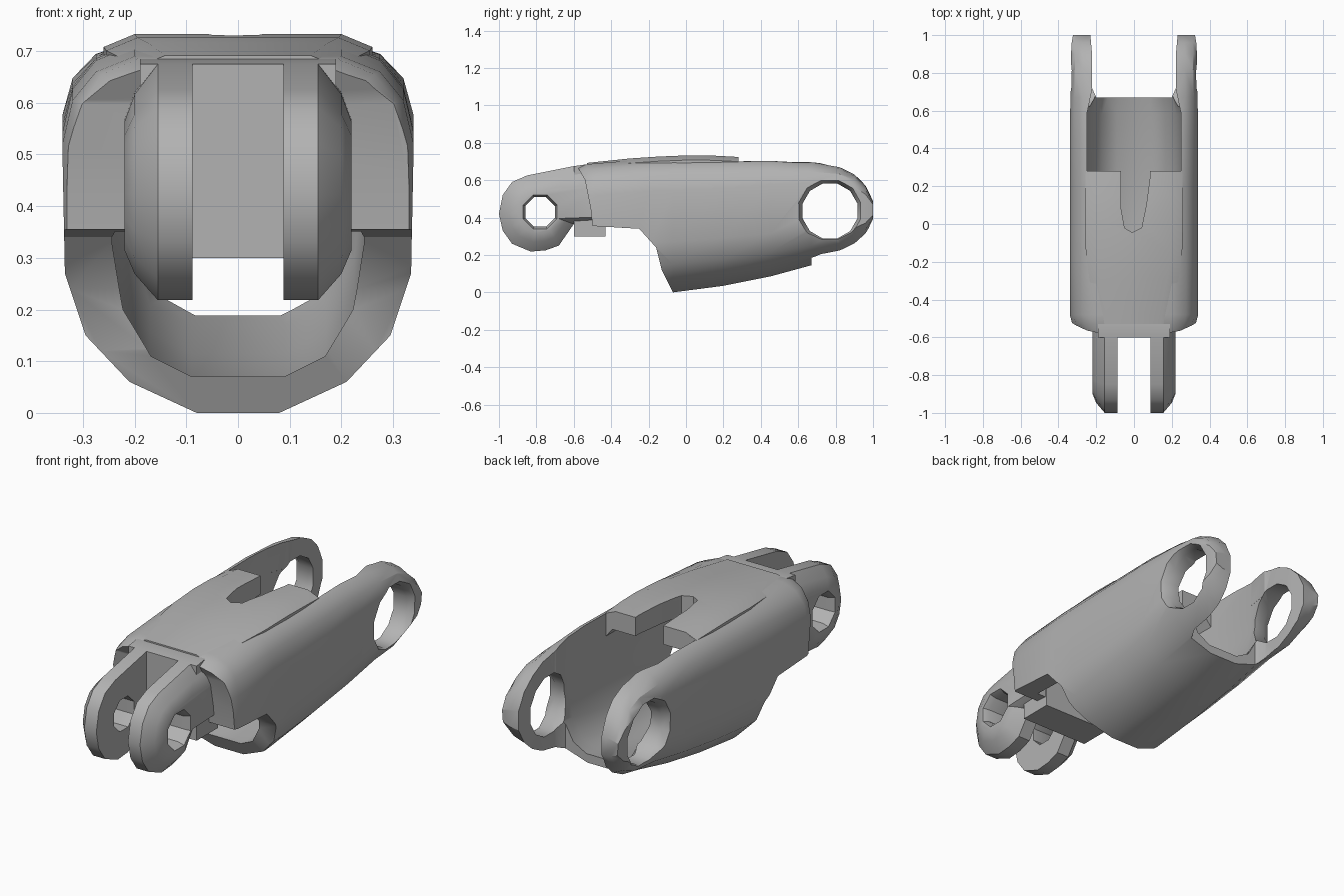
import bpy, bmesh, math

old = bpy.data.objects.get("Cube")
if old:
    bpy.data.objects.remove(old, do_unlink=True)

grey = bpy.data.materials.new("plain grey")
grey.use_nodes = True
GREY = (0.45, 0.45, 0.45, 1)
grey.diffuse_color = GREY
grey.node_tree.nodes["Principled BSDF"].inputs["Base Color"].default_value = GREY


def loft(name, rings):
    """Skin a closed solid over rings that have equal point counts."""
    bm = bmesh.new()
    loops = [[bm.verts.new(p) for p in ring] for ring in rings]
    n = len(loops[0])
    for a, b in zip(loops, loops[1:]):
        for i in range(n):
            j = (i + 1) % n
            bm.faces.new((a[i], a[j], b[j], b[i]))
    bm.faces.new(loops[0])
    bm.faces.new(loops[-1])
    bmesh.ops.recalc_face_normals(bm, faces=bm.faces)
    me = bpy.data.meshes.new(name)
    bm.to_mesh(me)
    bm.free()
    me.materials.append(grey)
    ob = bpy.data.objects.new(name, me)
    bpy.context.collection.objects.link(ob)
    return ob


def across(name, profile, x0, x1):
    """Extrude a (y, z) profile sideways."""
    return loft(name, [[(x, y, z) for y, z in profile] for x in (x0, x1)])


def upward(name, outline, z0, z1):
    """Extrude an (x, y) outline upward."""
    return loft(name, [[(x, y, z) for x, y in outline] for z in (z0, z1)])


def bore(name, y, z, steps, sides):
    """Turned cutter along x from (x, radius) steps, both sides."""
    steps = [(-x, r) for x, r in reversed(steps)] + steps
    angles = [math.tau * (i + 0.5) / sides for i in range(sides)]
    return loft(name, [[(x, y + r * math.cos(a), z + r * math.sin(a)) for a in angles]
                       for x, r in steps])


def mirrored(half, y):
    """Close a half section (x, z) across the middle at depth y."""
    return [(x, y, z) for x, z in half] + [(-x, y, z) for x, z in reversed(half)]


def cut(ob, cutter):
    mod = ob.modifiers.new("cut", 'BOOLEAN')
    mod.operation = 'DIFFERENCE'
    mod.solver = 'EXACT'
    mod.object = cutter
    bpy.context.view_layer.objects.active = ob
    bpy.ops.object.modifier_apply(modifier=mod.name)


def outer(y, low, high, k, w):
    half = [(0.08, low), (0.21, low + 0.06 * k), (0.295, low + 0.15 * k),
            (0.335, low + 0.27 * k), (0.34, high - 0.17 * k), (0.32, high - 0.085 * k),
            (0.275, high - 0.03 * k), (0.2, high)]
    return mirrored([(x * w, z) for x, z in half], y)


def inner(y, low, high, w):
    half = [(0.09, low), (0.17, low + 0.04), (0.225, low + 0.13),
            (0.25, low + 0.26), (0.25, high - 0.06), (0.2, high)]
    return mirrored([(x * w, z) for x, z in half], y)


# Outer shell: y, bottom, top, corner rounding, width
shell = loft("shell", [outer(*s) for s in (
    (-0.6, 0, 0.66, 1, 0.84), (-0.53, 0, 0.685, 1, 0.96), (-0.48, 0, 0.69, 1, 1),
    (-0.2, 0, 0.712, 1, 1), (-0.07, 0, 0.716, 1, 1), (0.2, 0.035, 0.718, 0.95, 1),
    (0.45, 0.085, 0.72, 0.85, 1), (0.67, 0.145, 0.705, 0.7, 0.99),
    (0.82, 0.185, 0.675, 0.5, 0.98), (0.9, 0.23, 0.635, 0.42, 0.98),
    (0.96, 0.29, 0.575, 0.3, 0.97), (1.0, 0.38, 0.49, 0.12, 0.95))])

# Raised top plate
plate = loft("top_plate", [
    mirrored([(w, 0.63), (w, top - 0.025), (w - 0.06, top)], y)
    for y, top, w in ((-0.53, 0.692, 0.2), (-0.3, 0.716, 0.235), (-0.15, 0.726, 0.255),
                      (0.02, 0.733, 0.26), (0.15, 0.731, 0.26), (0.28, 0.724, 0.255))])

# Cutters: front step, cavity, open rear top, ear gap, latch slot, pin hole
front_step = across("front_step_cutter", [
    (-0.07, -0.1), (-0.07, 0), (-0.13, 0.12), (-0.16, 0.24), (-0.25, 0.34), (-0.5, 0.355),
    (-0.51, 0.45), (-0.54, 0.6), (-0.58, 0.67), (-0.58, 0.9), (-1.2, 0.9), (-1.2, -0.1)], -0.6, 0.6)
cavity = loft("cavity_cutter", [inner(*s) for s in (
    (-0.44, 0.07, 0.63, 0.95), (-0.07, 0.07, 0.645, 1), (0.3, 0.115, 0.645, 1),
    (0.58, 0.17, 0.63, 1), (0.7, 0.195, 0.62, 0.9))])
rear_top = upward("rear_top_cutter", [
    (-0.25, 0.28), (0.25, 0.28), (0.25, 0.58), (0.22, 0.72), (-0.22, 0.72), (-0.25, 0.58)], 0.5, 1)
ear_gap = upward("ear_gap_cutter", [
    (-0.2, 0.67), (0.2, 0.67), (0.222, 0.72), (0.222, 0.9), (0.24, 1.1),
    (-0.24, 1.1), (-0.222, 0.9), (-0.222, 0.72)], -0.2, 1)
slot = upward("slot_cutter", [
    (-0.07, 0.4), (-0.07, 0.09), (-0.05, -0.02), (-0.01, -0.045), (0.04, -0.02),
    (0.065, 0.1), (0.085, 0.25), (0.085, 0.4)], 0.5, 1)
ear_bore = bore("ear_bore_cutter", 0.77, 0.435, [(0.1, 0.152), (0.295, 0.152), (0.345, 0.178)], 12)
for c in (front_step, cavity, rear_top, ear_gap, slot, ear_bore):
    cut(shell, c)
cut(plate, slot)

# Hinge fork: prongs step inward toward a boss around the pin hole
PIN_Y, PIN_Z = -0.78, 0.43
PRONG = [(-0.46, 0.38), (-0.6, 0.365), (-0.68, 0.25), (-0.75, 0.225), (-0.83, 0.218),
         (-0.93, 0.26), (-0.98, 0.33), (-1.0, 0.42), (-0.98, 0.52), (-0.93, 0.59),
         (-0.85, 0.625), (-0.6, 0.675), (-0.46, 0.685)]
pin_bore = bore("pin_bore_cutter", PIN_Y, PIN_Z, [(0.05, 0.085), (0.19, 0.085), (0.225, 0.1)], 8)


def prong(name, side):
    rings = []
    for x, k in ((0.088, 1), (0.155, 1), (0.2, 0.76), (0.22, 0.54)):
        rings.append([(side * x, y if y > -0.5 else PIN_Y + (y - PIN_Y) * k,
                       PIN_Z + (z - PIN_Z) * k) for y, z in PRONG])
    ob = loft(name, rings)
    cut(ob, pin_bore)
    return ob


left_prong = prong("left_prong", 1)
right_prong = prong("right_prong", -1)

# Web that ties the fork into the shell
web = across("fork_web", [(-0.6, 0.3), (-0.6, 0.675), (-0.53, 0.685), (-0.43, 0.67), (-0.43, 0.3)],
             -0.19, 0.19)

for c in (front_step, cavity, rear_top, ear_gap, slot, ear_bore, pin_bore):
    bpy.data.objects.remove(c, do_unlink=True)

# Soft shading with crisp edges
bpy.ops.object.select_all(action='DESELECT')
for ob in (shell, plate, left_prong, right_prong, web):
    ob.select_set(True)
bpy.context.view_layer.objects.active = shell
bpy.ops.object.shade_smooth_by_angle(angle=math.radians(32))
